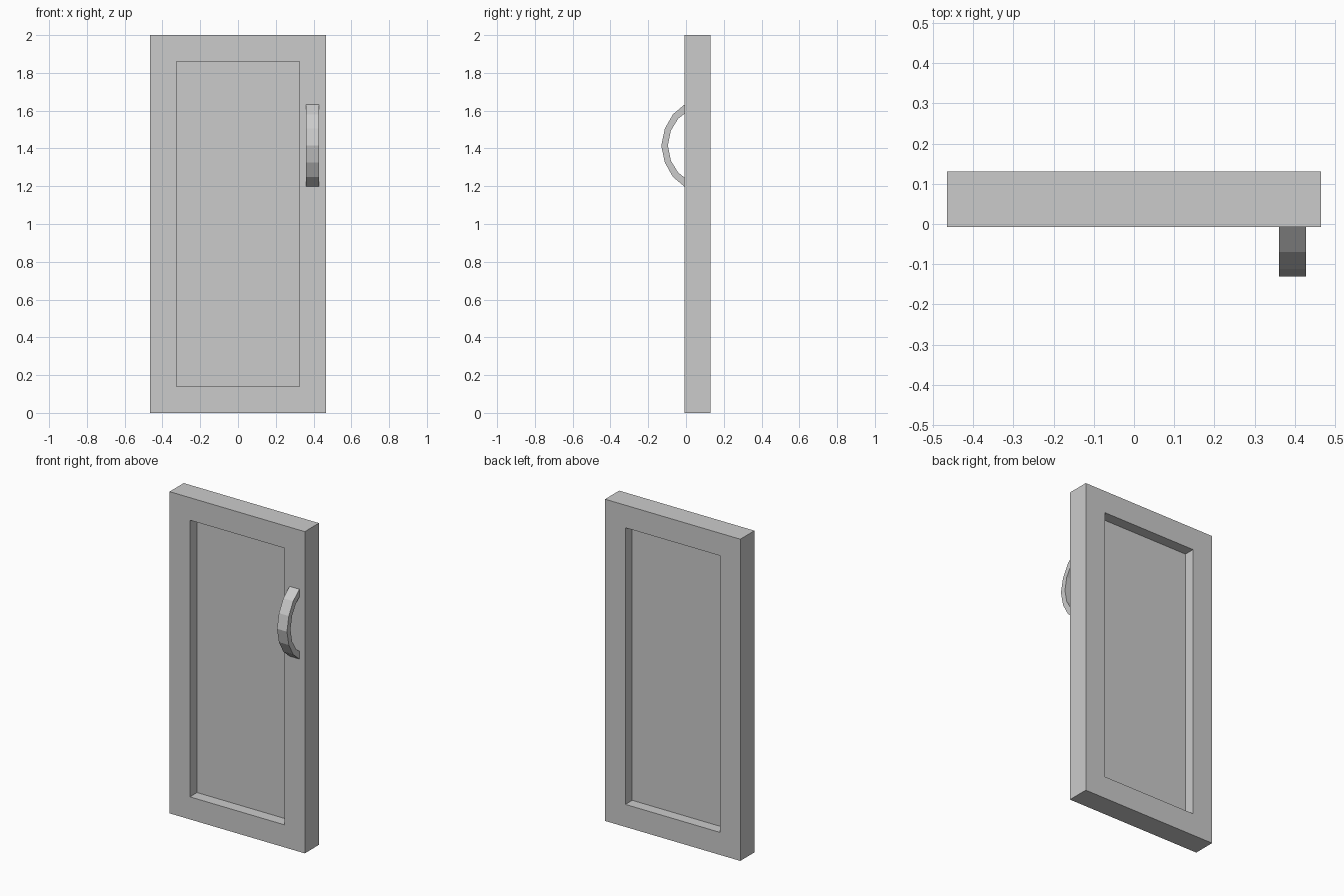
import bpy, bmesh

if "Cube" in bpy.data.objects:
    bpy.data.objects.remove(bpy.data.objects["Cube"])

grey = bpy.data.materials.new("light grey")
grey.diffuse_color = (0.6, 0.6, 0.6, 1)
grey.use_nodes = True
grey.node_tree.nodes["Principled BSDF"].inputs["Base Color"].default_value = grey.diffuse_color


def swept_object(name, loops, closed):
    """Join matching loops of points with quads; cap the ends if not closed."""
    bm = bmesh.new()
    rings = [[bm.verts.new(p) for p in loop] for loop in loops]
    n = len(rings[0])
    pairs = list(zip(rings, rings[1:]))
    if closed:
        pairs.append((rings[-1], rings[0]))
    else:
        bm.faces.new(rings[0])
        bm.faces.new(rings[-1])
    for a, b in pairs:
        for i in range(n):
            j = (i + 1) % n
            bm.faces.new((a[i], a[j], b[j], b[i]))
    bmesh.ops.recalc_face_normals(bm, faces=bm.faces)
    mesh = bpy.data.meshes.new(name)
    bm.to_mesh(mesh)
    bm.free()
    mesh.materials.append(grey)
    obj = bpy.data.objects.new(name, mesh)
    bpy.context.collection.objects.link(obj)
    return obj


def rect(half_width, z0, z1, y):
    return [(-half_width, y, z0), (half_width, y, z0),
            (half_width, y, z1), (-half_width, y, z1)]


FRONT, BACK, MID = -0.008, 0.131, 0.063
OUTER = (0.465, 0.0, 2.0)
INNER = (0.325, 0.14, 1.86)

# Door frame: rectangular ring around the opening
swept_object("door_frame", [rect(*OUTER, FRONT), rect(*OUTER, BACK),
                            rect(*INNER, BACK), rect(*INNER, FRONT)], True)

# Thin panel recessed from both sides
swept_object("door_panel", [rect(*INNER, MID - 0.001), rect(*INNER, MID + 0.001)], False)

# Bow handle: half profile as (outer y, outer z, inner y, inner z), mirrored about its middle
HANDLE_Z = 1.415
half = [(FRONT, 0.217, FRONT, 0.169), (-0.069, 0.166, -0.042, 0.142),
        (-0.112, 0.090, -0.080, 0.080), (-0.131, 0.0, -0.096, 0.0)]
profile = half + [(a, -b, c, -d) for a, b, c, d in half[-2::-1]]
x0, x1 = 0.36, 0.428
sections = [[(x0, oy, HANDLE_Z + oz), (x1, oy, HANDLE_Z + oz),
             (x1, iy, HANDLE_Z + iz), (x0, iy, HANDLE_Z + iz)]
            for oy, oz, iy, iz in profile]
swept_object("door_handle", sections, False)
